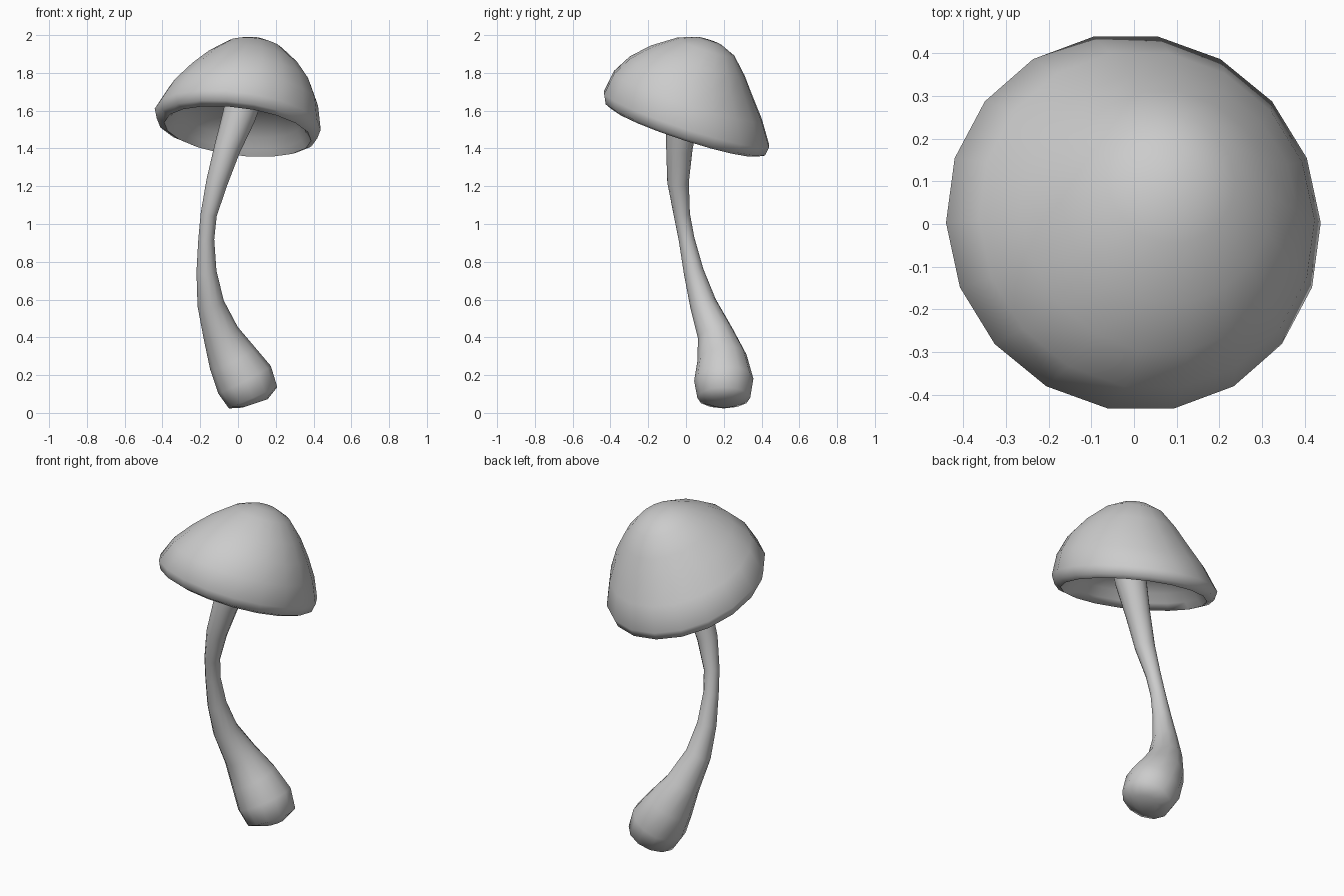
import bpy, bmesh, math
from mathutils import Vector

if "Cube" in bpy.data.objects:
    bpy.data.objects.remove(bpy.data.objects["Cube"])


def loft(name, rings, sides, angle, stretch=(1, 1)):
    """Skin circles given as (center, axis, radius); both ends are closed."""
    bm = bmesh.new()
    loops = []
    for c, axis, r in rings:
        axis = axis.normalized()
        v = (Vector((0, 1, 0)) - axis * axis.y).normalized()
        u = v.cross(axis)
        loops.append([bm.verts.new(c + (u * math.cos(t) * stretch[0] + v * math.sin(t) * stretch[1]) * r)
                      for t in (2 * math.pi * i / sides for i in range(sides))])
    for a, b in zip(loops, loops[1:]):
        for i in range(sides):
            j = (i + 1) % sides
            bm.faces.new((a[i], a[j], b[j], b[i]))
    bm.faces.new(loops[0][::-1])
    bm.faces.new(loops[-1])
    bmesh.ops.recalc_face_normals(bm, faces=bm.faces)
    mesh = bpy.data.meshes.new(name)
    bm.to_mesh(mesh)
    bm.free()
    obj = bpy.data.objects.new(name, mesh)
    bpy.context.collection.objects.link(obj)
    bpy.ops.object.select_all(action='DESELECT')
    obj.select_set(True)
    bpy.context.view_layer.objects.active = obj
    bpy.ops.object.shade_smooth_by_angle(angle=math.radians(angle))
    return obj


# Cap: tilted hollow dome, profile as (radius, height, lean in x, lean in y)
cap_center = Vector((0, 0, 1.503))
tilt = Vector((0.12, 0.31, 0.95)).normalized()
side = (Vector((0, 1, 0)) - tilt * tilt.y).normalized()
across = side.cross(tilt)
profile = [(0.03, 0.17, 0, -0.02), (0.14, 0.165, 0, -0.02), (0.26, 0.13, 0, -0.015),
           (0.34, 0.07, 0, -0.005), (0.37, 0.02, 0, 0), (0.40, -0.014, 0, 0),
           (0.437, 0.002, -0.006, -0.004), (0.452, 0.05, -0.008, -0.013),
           (0.405, 0.17, 0.008, -0.045), (0.335, 0.275, 0.024, -0.06),
           (0.255, 0.367, 0.03, -0.052), (0.155, 0.452, 0.032, -0.035),
           (0.07, 0.487, 0.032, -0.03), (0.01, 0.492, 0.032, -0.03)]
loft("mushroom_cap",
     [(cap_center + tilt * h + across * x + side * y, tilt, r)
      for r, h, x, y in profile], 18, 70, (0.98, 1.03))

# Stem: bent tapering tube with a bulb at the foot, (x, y, z, radius)
path = [(0.09, 0.2, 0.05, 0.07), (0.08, 0.2, 0.08, 0.14),
        (0.035, 0.2, 0.175, 0.157), (-0.03, 0.19, 0.29, 0.132),
        (-0.091, 0.155, 0.42, 0.096), (-0.145, 0.09, 0.58, 0.071),
        (-0.167, 0.04, 0.75, 0.053), (-0.168, 0.003, 0.92, 0.042),
        (-0.155, -0.022, 1.05, 0.043), (-0.112, -0.042, 1.22, 0.057),
        (-0.057, -0.035, 1.4, 0.07), (0.005, -0.02, 1.57, 0.088),
        (0.04, -0.005, 1.7, 0.098)]
pts = [Vector(p[:3]) for p in path]
last = len(pts) - 1
loft("mushroom_stem",
     [(p, pts[min(i + 1, last)] - pts[max(i - 1, 0)], path[i][3])
      for i, p in enumerate(pts)], 12, 75)
